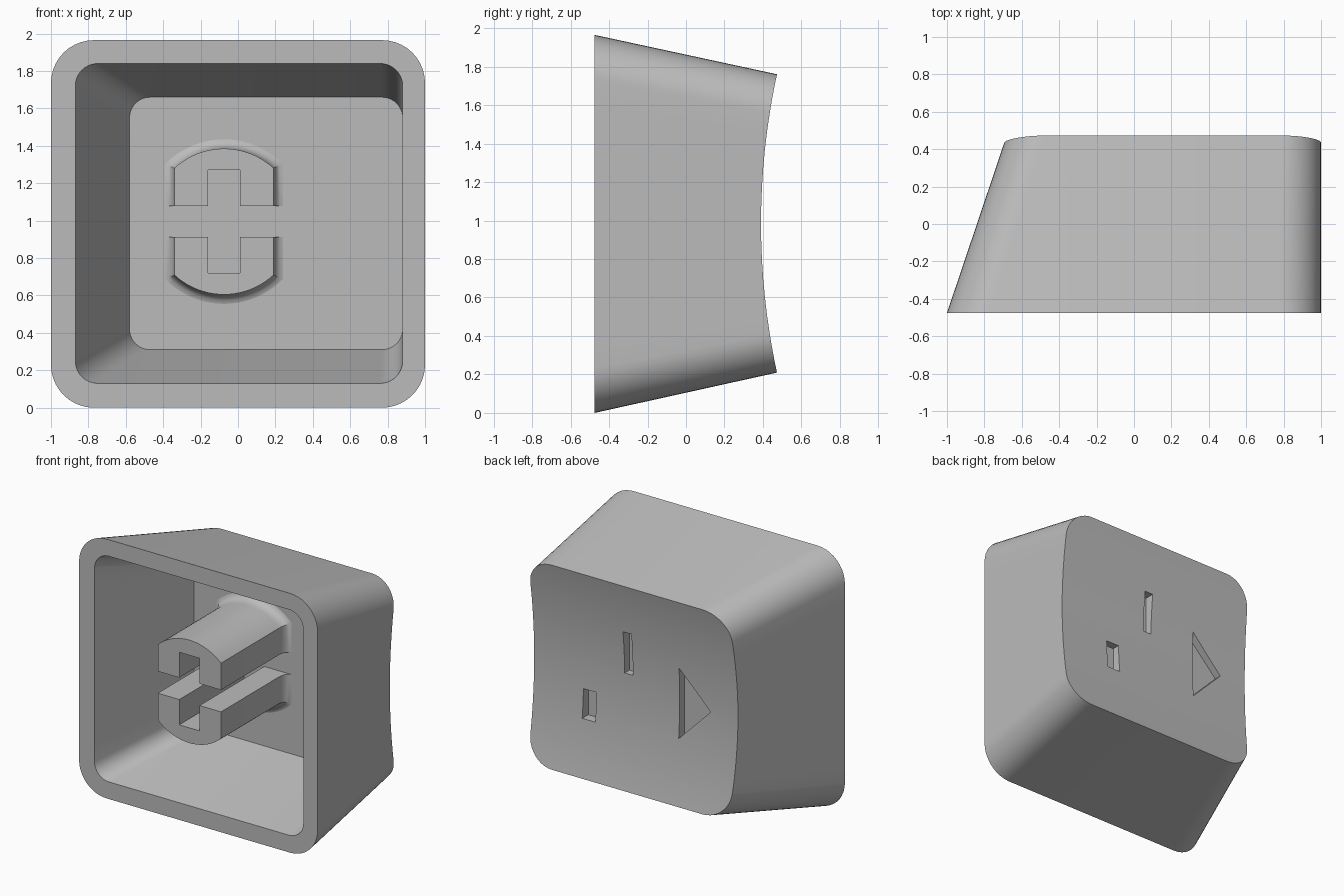
import bpy
import bmesh
from math import sin, cos, pi, sqrt, asin

if "Cube" in bpy.data.objects:
    bpy.data.objects.remove(bpy.data.objects["Cube"])

FRONT, BACK, FLOOR = -0.475, 0.475, 0.30
MID_Z = 0.985

grey = bpy.data.materials.new("light_grey_plastic")
grey.use_nodes = True
grey.diffuse_color = (0.5, 0.5, 0.5, 1)
grey.node_tree.nodes["Principled BSDF"].inputs["Base Color"].default_value = (0.5, 0.5, 0.5, 1)


def make_object(name, bm):
    bmesh.ops.recalc_face_normals(bm, faces=bm.faces)
    mesh = bpy.data.meshes.new(name)
    bm.to_mesh(mesh)
    bm.free()
    mesh.materials.append(grey)
    obj = bpy.data.objects.new(name, mesh)
    bpy.context.collection.objects.link(obj)
    return obj


def smooth(obj):
    bpy.ops.object.select_all(action='DESELECT')
    obj.select_set(True)
    bpy.context.view_layer.objects.active = obj
    bpy.ops.object.shade_smooth_by_angle(angle=0.6)


def bridge(bm, a, b):
    n = len(a)
    for i in range(n):
        bm.faces.new((a[i], a[(i + 1) % n], b[(i + 1) % n], b[i]))


# Rounded rectangle: right half from bottom to top, then left half back down
CORNER, SIDE = 10, 12


def half_profile(z0, z1, r):
    pts = []
    for i in range(CORNER + 1):
        a = pi / 2 * i / CORNER
        pts.append((r - r * sin(a), z0 + r - r * cos(a)))
    for i in range(1, SIDE):
        pts.append((0, z0 + r + (z1 - z0 - 2 * r) * i / SIDE))
    for i in range(CORNER + 1):
        a = pi / 2 * i / CORNER
        pts.append((r - r * cos(a), z1 - r + r * sin(a)))
    return pts


def rounded_rect(x0, x1, z0, z1, r):
    half = half_profile(z0, z1, r)
    return [(x1 - d, z) for d, z in half] + [(x0 + d, z) for d, z in reversed(half)]


def dish(z):
    radius = 3.66
    return 0.39 + radius - sqrt(radius ** 2 - (z - MID_Z) ** 2)


# Cap: tapered shell with a hollow front and a dished back
def build_cap():
    bm = bmesh.new()
    front = rounded_rect(-1, 1, 0, 1.965, 0.23)
    back = rounded_rect(-0.68, 1, 0.21, 1.76, 0.21)
    back_ring = []
    for (xa, za), (xb, zb) in zip(front, back):
        t = 1.0
        for _ in range(6):  # slide along the wall until it meets the dish
            y = dish(za + (zb - za) * t)
            t = (y - FRONT) / (BACK - FRONT)
        back_ring.append(bm.verts.new((xa + (xb - xa) * t, y, za + (zb - za) * t)))

    def flat_ring(pts, y):
        return [bm.verts.new((x, y, z)) for x, z in pts]

    front_ring = flat_ring(front, FRONT)
    mouth = flat_ring(rounded_rect(-0.87, 0.88, 0.13, 1.84, 0.12), FRONT)
    floor = flat_ring(rounded_rect(-0.58, 0.88, 0.31, 1.66, 0.11), FLOOR)
    bridge(bm, back_ring, front_ring)
    bridge(bm, front_ring, mouth)
    bridge(bm, mouth, floor)
    bm.faces.new(floor)
    # Dish made of strips across the width
    n = len(back_ring)
    for i in range(n // 2 - 1):
        bm.faces.new((back_ring[i], back_ring[i + 1], back_ring[n - 2 - i], back_ring[n - 1 - i]))
    return make_object("cap_shell", bm)


def prism(name, pts, y0, y1):
    bm = bmesh.new()
    a, b = ([bm.verts.new((x, y, z)) for x, z in pts] for y in (y0, y1))
    bridge(bm, a, b)
    bm.faces.new(a)
    bm.faces.new(b)
    return make_object(name, bm)


def box_points(x0, x1, z0, z1):
    return [(x0, z0), (x1, z0), (x1, z1), (x0, z1)]


cap = build_cap()

# Engraved marks in the dish: two slots and a triangle
marks = {
    "tall_slot": box_points(0.17, 0.24, 1.06, 1.38),
    "short_slot": box_points(0.475, 0.585, 0.63, 0.85),
    "triangle": [(-0.22, 0.69), (-0.22, 1.22), (-0.48, 0.955)],
}
for name, pts in marks.items():
    cutter = prism(name + "_cutter", pts, 0.335, 0.6)
    cutter.hide_render = True
    mod = cap.modifiers.new(name, 'BOOLEAN')
    mod.operation = 'DIFFERENCE'
    mod.solver = 'EXACT'
    mod.object = cutter
    bpy.context.view_layer.objects.active = cap
    bpy.ops.object.modifier_apply(modifier=mod.name)
    bpy.data.objects.remove(cutter)
smooth(cap)


# Stem: two mirrored halves around a cross-shaped socket, flared at the root
STEM_X, STEM_Z = -0.075, 0.995


def stem_section(grow):
    w, r = 0.265 + grow, 0.39 + grow
    a = asin(w / r)
    arc = [(r * sin(a * (i / 10 - 1)), r * cos(a * (i / 10 - 1))) for i in range(21)]
    gap, slot, top = 0.083, 0.085, 0.275
    return arc + [(w, gap), (slot, gap), (slot, top), (-slot, top), (-slot, gap), (-w, gap)]


def build_stem_half(name, side):
    bm = bmesh.new()
    levels = [(FRONT, 0)]
    for i in range(5):
        a = pi / 2 * i / 4
        levels.append((0.22 + 0.08 * sin(a), 0.05 * (1 - cos(a))))
    levels.append((FLOOR + 0.01, 0.05))
    rings = [[bm.verts.new((STEM_X + x, y, STEM_Z + side * z)) for x, z in stem_section(g)]
             for y, g in levels]
    for a, b in zip(rings, rings[1:]):
        bridge(bm, a, b)
    bm.faces.new(rings[0])
    bm.faces.new(rings[-1])
    smooth(make_object(name, bm))


build_stem_half("upper_stem_half", 1)
build_stem_half("lower_stem_half", -1)
